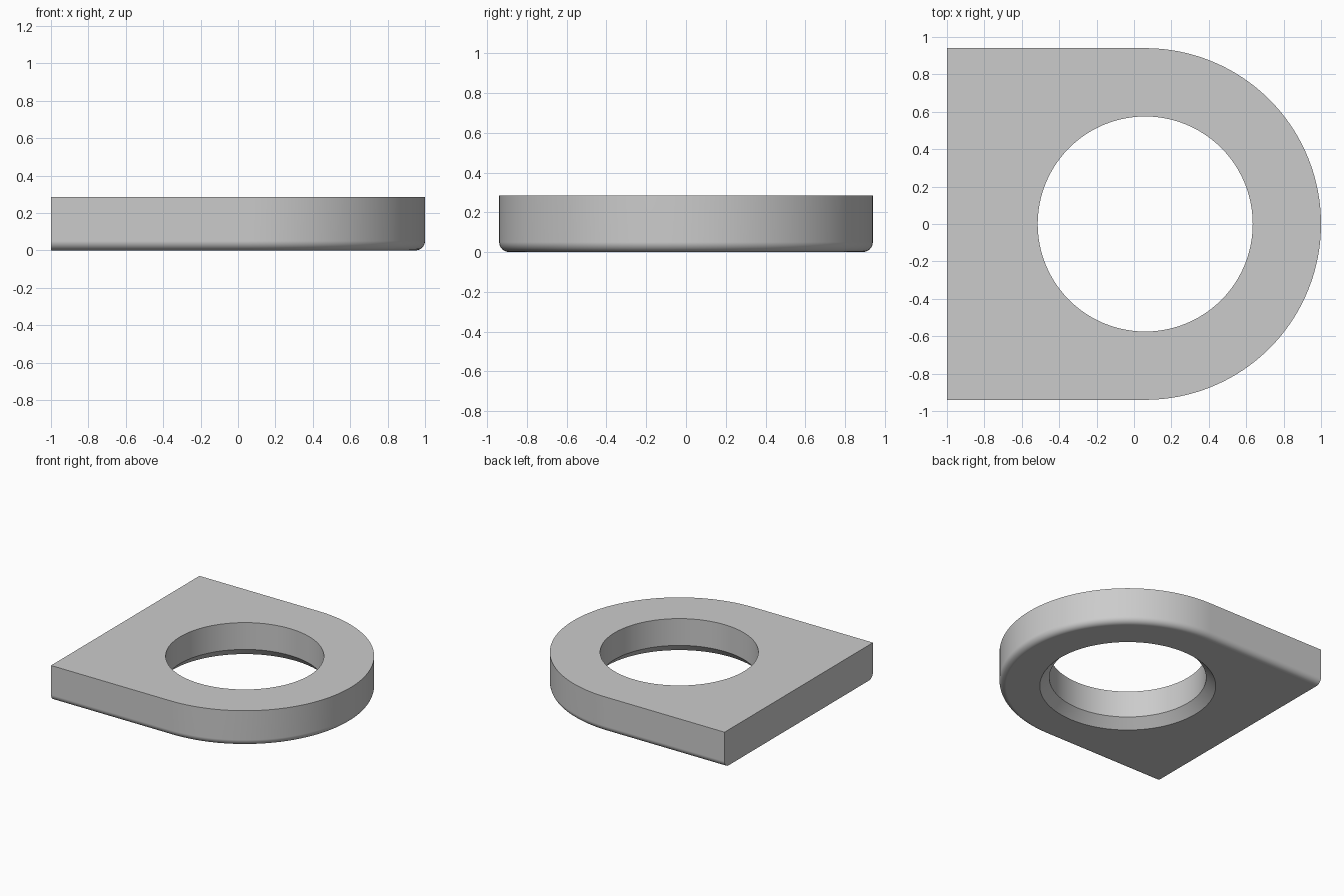
import bpy, bmesh, math

cube = bpy.data.objects.get("Cube")
if cube:
    bpy.data.objects.remove(cube, do_unlink=True)

CX, R, HOLE, H = 0.06, 0.94, 0.575, 0.285   # arc centre, outer and hole radius, height
FILLET, CHAMFER = 0.05, 0.07
SEGS = 96

grey = bpy.data.materials.new("plain_grey")
grey.use_nodes = True
colour = (0.6, 0.6, 0.6, 1)
grey.diffuse_color = colour
grey.node_tree.nodes["Principled BSDF"].inputs["Base Color"].default_value = colour


def stacked_solid(name, loops):
    """Skin a list of equal closed loops and cap both ends."""
    bm = bmesh.new()
    rings = [[bm.verts.new(p) for p in loop] for loop in loops]
    n = len(rings[0])
    for a, b in zip(rings, rings[1:]):
        for i in range(n):
            j = (i + 1) % n
            bm.faces.new((a[i], a[j], b[j], b[i]))
    bm.faces.new(rings[0][::-1])
    bm.faces.new(rings[-1])
    bmesh.ops.recalc_face_normals(bm, faces=bm.faces)
    mesh = bpy.data.meshes.new(name)
    bm.to_mesh(mesh)
    bm.free()
    mesh.materials.append(grey)
    obj = bpy.data.objects.new(name, mesh)
    bpy.context.collection.objects.link(obj)
    return obj


def d_outline(inset, z):
    """Half-round outline with a straight end that is never inset."""
    r = R - inset
    angles = [math.pi * (i / SEGS - 0.5) for i in range(SEGS + 1)]
    arc = [(CX + r * math.cos(a), r * math.sin(a), z) for a in angles]
    return [(-1, -r, z)] + arc + [(-1, r, z)]


def circle(r, z):
    angles = [2 * math.pi * i / SEGS for i in range(SEGS)]
    return [(CX + r * math.cos(a), r * math.sin(a), z) for a in angles]


# plate with rounded lower edge
steps = [math.pi / 2 * i / 8 for i in range(9)]
loops = [d_outline(FILLET * (1 - math.sin(t)), FILLET * (1 - math.cos(t))) for t in steps]
plate = stacked_solid("ring_plate", loops + [d_outline(0, H)])

# through hole with chamfered lower rim
extra = 0.1
cutter = stacked_solid("hole_cutter", [
    circle(HOLE + CHAMFER + extra, -extra), circle(HOLE, CHAMFER), circle(HOLE, H + extra)])
cutter.hide_render = True

cut = plate.modifiers.new("hole", 'BOOLEAN')
cut.operation = 'DIFFERENCE'
cut.solver = 'EXACT'
cut.object = cutter
bpy.ops.object.select_all(action='DESELECT')
plate.select_set(True)
bpy.context.view_layer.objects.active = plate
bpy.ops.object.modifier_apply(modifier=cut.name)
bpy.data.objects.remove(cutter, do_unlink=True)

# smooth curved walls, crisp rims
bpy.ops.object.shade_smooth_by_angle(angle=math.radians(30))
weighted = plate.modifiers.new("even_shading", 'WEIGHTED_NORMAL')
weighted.keep_sharp = True
